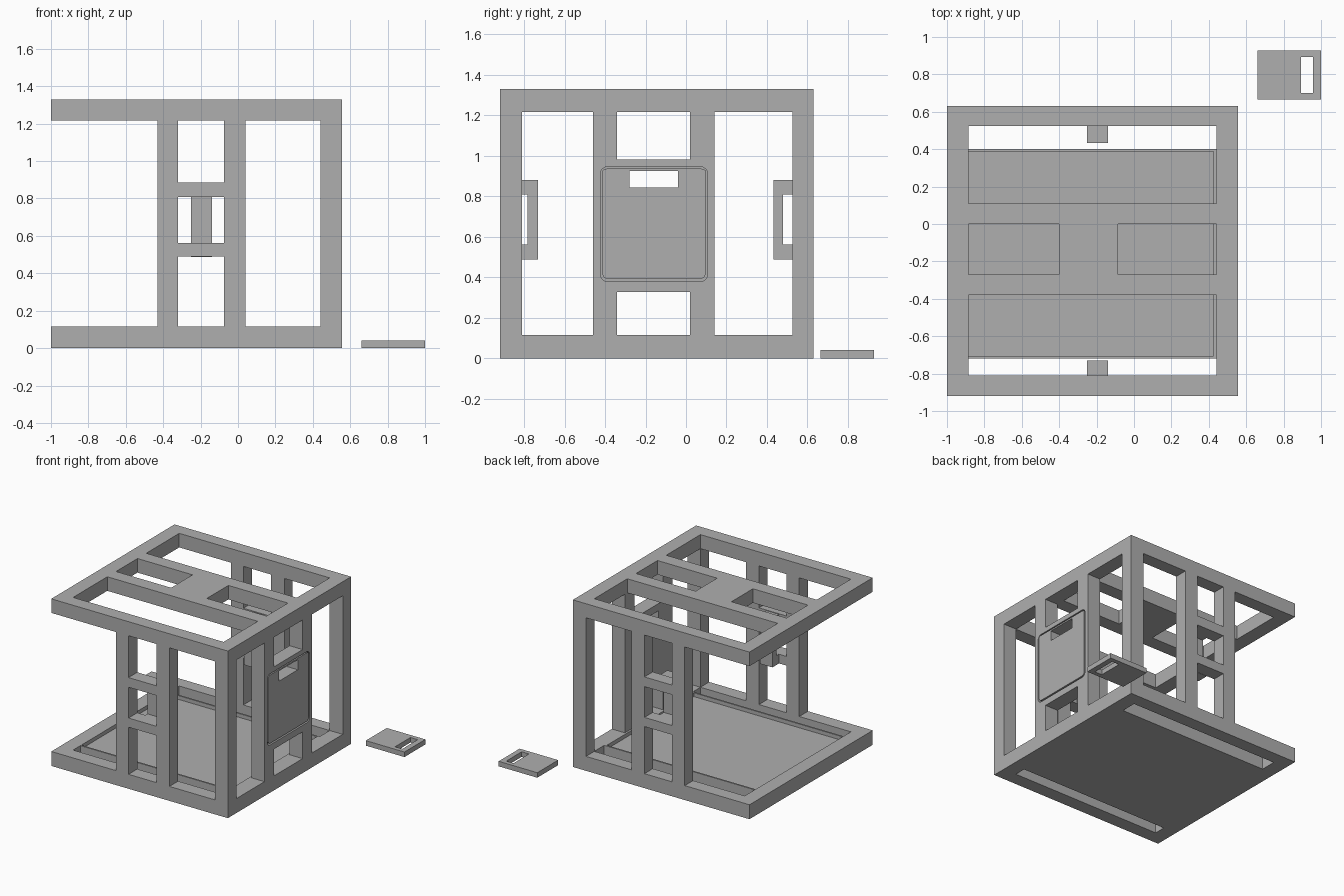
import bpy
import bmesh
from mathutils import Vector

cube = bpy.data.objects.get("Cube")
if cube:
    bpy.data.objects.remove(cube, do_unlink=True)

grey = bpy.data.materials.new("plain_grey")
grey.use_nodes = True
GREY = (0.43, 0.43, 0.43, 1)
grey.diffuse_color = GREY
grey.node_tree.nodes["Principled BSDF"].inputs["Base Color"].default_value = GREY


def finish(name, bm):
    bmesh.ops.recalc_face_normals(bm, faces=bm.faces[:])
    mesh = bpy.data.meshes.new(name)
    bm.to_mesh(mesh)
    bm.free()
    mesh.materials.append(grey)
    obj = bpy.data.objects.new(name, mesh)
    bpy.context.collection.objects.link(obj)
    return obj


def slab(name, axis, lo, hi, outline, holes=()):
    """Slab lying across an axis; rectangles are (u0, u1, v0, v1)."""
    rects = [outline, *holes]
    us = sorted({u for r in rects for u in r[:2]})
    vs = sorted({v for r in rects for v in r[2:]})

    def point(u, v, w):
        co = [u, v]
        co.insert(axis, w)
        return Vector(co)

    bm = bmesh.new()
    grid = {(u, v): bm.verts.new(point(u, v, lo)) for u in us for v in vs}
    for a, b in zip(us, us[1:]):
        for c, d in zip(vs, vs[1:]):
            mu, mv = (a + b) / 2, (c + d) / 2
            if not any(h[0] < mu < h[1] and h[2] < mv < h[3] for h in holes):
                bm.faces.new([grid[k] for k in ((a, c), (b, c), (b, d), (a, d))])
    bmesh.ops.delete(bm, geom=[v for v in bm.verts if not v.link_faces], context='VERTS')
    new = bmesh.ops.extrude_face_region(bm, geom=bm.faces[:])["geom"]
    shift = point(0, 0, hi - lo)
    bmesh.ops.translate(bm, vec=shift, verts=[g for g in new if isinstance(g, bmesh.types.BMVert)])
    return finish(name, bm)


def round_corners(obj, axis, radius):
    """Round the edges that run along the axis."""
    bm = bmesh.new()
    bm.from_mesh(obj.data)
    edges = [e for e in bm.edges
             if abs((e.verts[0].co - e.verts[1].co).normalized()[axis]) > 0.9]
    bmesh.ops.bevel(bm, geom=edges, offset=radius, segments=6, profile=0.5, affect='EDGES')
    bm.to_mesh(obj.data)
    bm.free()
    return obj


def cut(obj, cutter):
    mod = obj.modifiers.new("cut", 'BOOLEAN')
    mod.operation = 'DIFFERENCE'
    mod.solver = 'EXACT'
    mod.object = cutter
    cutter.hide_render = True
    cutter.hide_set(True)
    cutter.display_type = 'WIRE'


X, Y, Z = 0, 1, 2
LEFT, RIGHT, FRONT, BACK = -1.0, 0.555, -0.92, 0.63
IN_L, IN_R, IN_F, IN_B = -0.885, 0.44, -0.81, 0.525
LOW, HIGH, TOP = 0.115, 1.218, 1.33

# Floor with two long slots and a shallow tray
floor = slab("floor", Z, 0, LOW, (LEFT, RIGHT, FRONT, BACK),
             [(IN_L, IN_R, 0.40, IN_B), (IN_L, IN_R, IN_F, -0.718)])
cut(floor, slab("tray_cutter", Z, LOW - 0.03, LOW + 0.1, (IN_L, 0.425, -0.705, 0.387)))

# Roof with two long and two short openings
slab("roof", Z, HIGH, TOP, (LEFT, RIGHT, FRONT, BACK),
     [(IN_L, IN_R, 0.11, IN_B), (IN_L, IN_R, IN_F, -0.38),
      (IN_L, -0.40, -0.27, 0), (-0.085, IN_R, -0.27, 0)])

# Matching front and back ladder walls, each with a grip inside
ladder = [(-0.32, -0.075, a, b) for a, b in ((LOW, 0.49), (0.563, 0.808), (0.885, HIGH))]
ladder.append((0.04, IN_R, LOW, HIGH))
for side, y0, y1, g0, g1, h0, h1 in (
        ("front", FRONT, IN_F, IN_F, -0.73, IN_F, -0.783),
        ("back", IN_B, BACK, 0.433, IN_B, 0.48, IN_B)):
    slab(side + "_wall", Y, y0, y1, (-0.43, RIGHT, LOW, HIGH), ladder)
    slab(side + "_grip", X, -0.25, -0.14, (g0, g1, 0.488, 0.88), [(h0, h1, 0.563, 0.81)])

# Side wall: two posts carrying the hatch plate
side_wall = slab("side_wall", X, IN_R, RIGHT, (IN_F, IN_B, LOW, HIGH),
                 [(IN_F, -0.46, LOW, HIGH), (0.14, IN_B, LOW, HIGH),
                  (-0.34, 0.02, LOW, 0.328), (-0.34, 0.02, 0.983, HIGH)])
recess = slab("hatch_cutter", X, RIGHT - 0.03, RIGHT + 0.1, (-0.423, 0.107, 0.38, 0.946))
cut(side_wall, round_corners(recess, X, 0.035))
slot = (-0.28, -0.04, 0.845, 0.925)
cut(side_wall, slab("slot_cutter", X, IN_R - 0.1, RIGHT + 0.1, slot))

# Hatch panel sitting in its recess
hatch = slab("hatch_panel", X, RIGHT - 0.03, RIGHT, (-0.413, 0.097, 0.392, 0.937), [slot])
bm = bmesh.new()
bm.from_mesh(hatch.data)
ys = [v.co.y for v in bm.verts]
zs = [v.co.z for v in bm.verts]
corners = [e for e in bm.edges
           if abs(e.verts[0].co.x - e.verts[1].co.x) > 0.01
           and e.verts[0].co.y in (min(ys), max(ys))
           and e.verts[0].co.z in (min(zs), max(zs))]
bmesh.ops.bevel(bm, geom=corners, offset=0.028, segments=6, profile=0.5, affect='EDGES')
bm.to_mesh(hatch.data)
bm.free()

# Loose slotted tile beside the frame
slab("loose_tile", Z, 0, 0.04, (0.66, 1.0, 0.665, 0.928), [(0.893, 0.957, 0.70, 0.893)])
